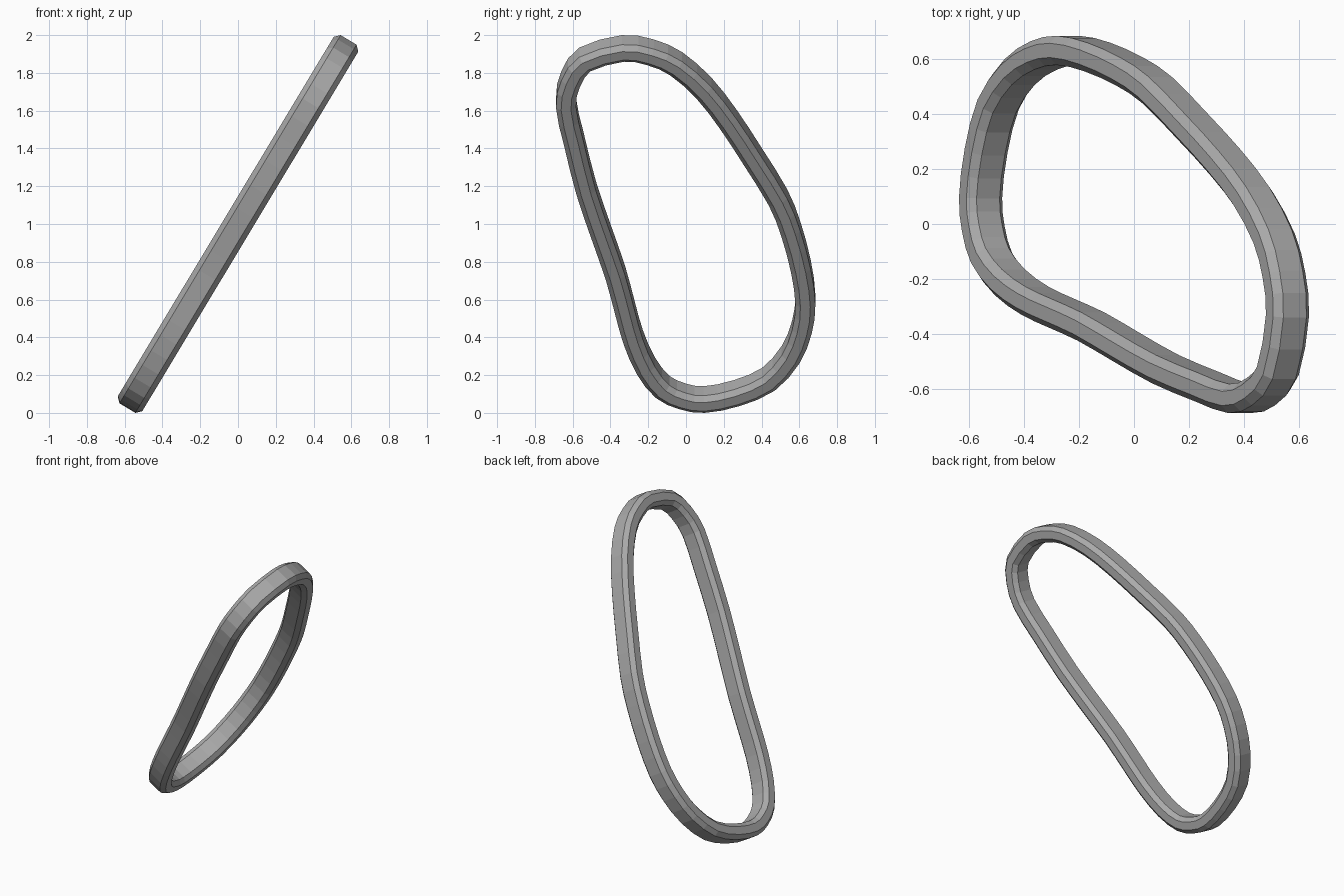
import bpy
import math
from mathutils import Vector
from mathutils.geometry import interpolate_bezier

cube = bpy.data.objects.get("Cube")
if cube:
    bpy.data.objects.remove(cube, do_unlink=True)

grey = bpy.data.materials.new("plain grey")
grey.use_nodes = True
grey.diffuse_color = (0.4, 0.4, 0.4, 1)
grey.node_tree.nodes["Principled BSDF"].inputs["Base Color"].default_value = (0.4, 0.4, 0.4, 1)

# Outer outline of the ring: (y, distance along the slope)
OUTLINE = [
    (-.34, 1.137), (-.565, 1.06), (-.66, .915), (-.688, .745), (-.645, .51),
    (-.58, .21), (-.5, -.065), (-.425, -.315), (-.375, -.53), (-.33, -.715),
    (-.26, -.9), (-.16, -1.045), (-.035, -1.115), (.1, -1.137), (.285, -1.095),
    (.47, -1), (.6, -.833), (.665, -.65), (.685, -.467), (.66, -.25),
    (.605, -.013), (.535, .187), (.4, .442), (.268, .676), (.135, .874),
    (-.02, 1.032), (-.17, 1.11),
]
# Chamfered cross-section: (inset from the outline, offset along the ring axis)
DEPTH, HALF, CUT = .106, .076, .027
SECTION = [(0, -HALF + CUT), (0, HALF - CUT), (CUT, HALF), (DEPTH - CUT, HALF),
           (DEPTH, HALF - CUT), (DEPTH, CUT - HALF), (DEPTH - CUT, -HALF), (CUT, -HALF)]

# Smooth the outline into a closed path
pts = [Vector((y, u, 0)) for y, u in OUTLINE]
n = len(pts)
path = []
for i in range(n):
    a, b, c, d = (pts[(i + k) % n] for k in (-1, 0, 1, 2))
    path += interpolate_bezier(b, b + (c - a) / 6, c - (d - b) / 6, c, 3)[:-1]

# Sweep the section around the tilted plane
tilt = math.radians(59)
along = Vector((math.cos(tilt), 0, math.sin(tilt)))
axis = Vector((-math.sin(tilt), 0, math.cos(tilt)))
verts, faces = [], []
count, sides = len(path), len(SECTION)
for i, p in enumerate(path):
    t = (path[(i + 1) % count] - path[i - 1]).normalized()
    inward = Vector((-t.y, t.x, 0))
    for inset, offset in SECTION:
        q = p + inward * inset
        verts.append(along * q.y + axis * offset + Vector((0, q.x, 1)))
    for j in range(sides):
        k, m = (i + 1) % count, (j + 1) % sides
        faces.append((i * sides + j, i * sides + m, k * sides + m, k * sides + j))

mesh = bpy.data.meshes.new("tilted_ring")
mesh.from_pydata(verts, [], faces)
mesh.materials.append(grey)
mesh.validate()
ring = bpy.data.objects.new("tilted_ring", mesh)
bpy.context.collection.objects.link(ring)
